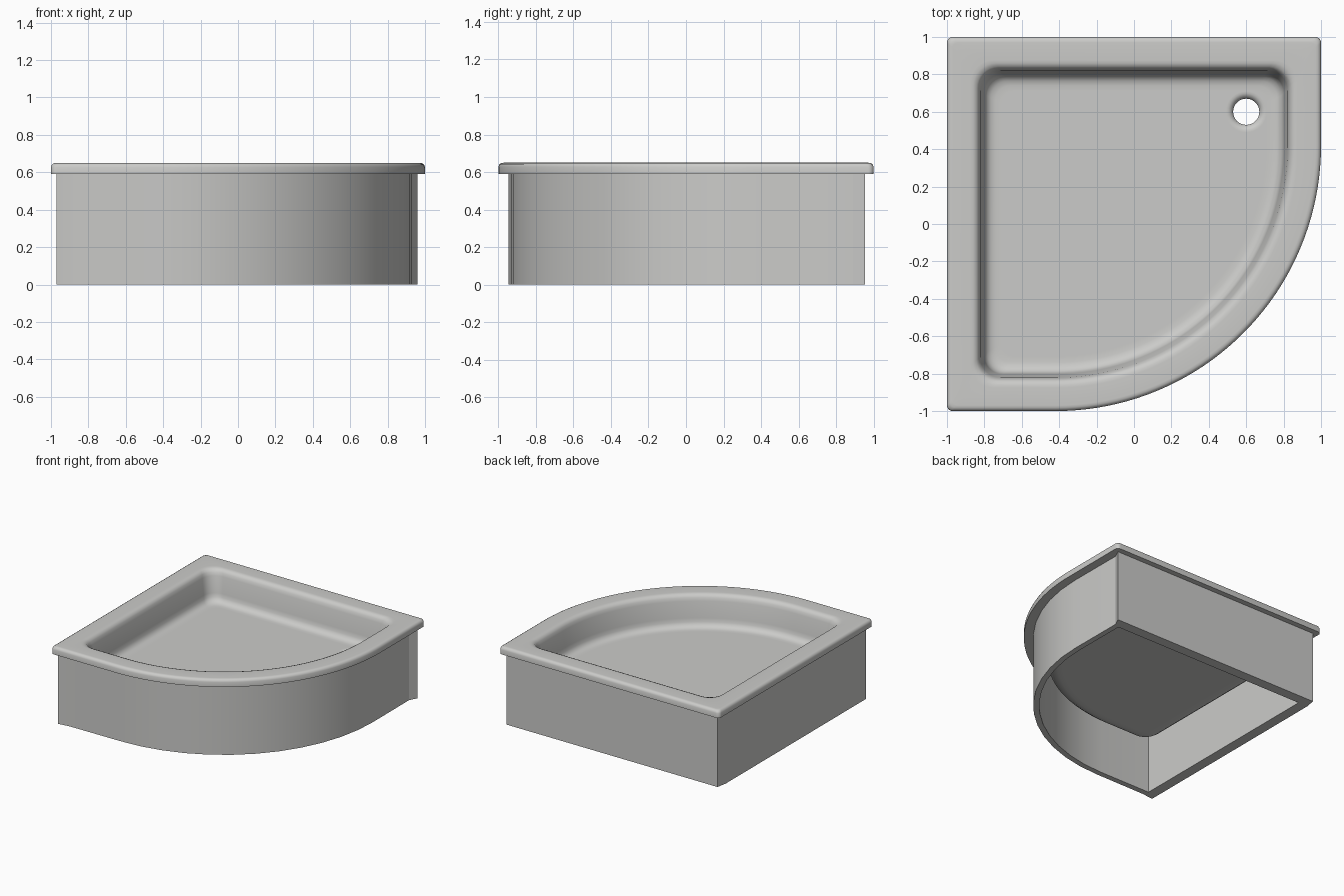
import bpy, bmesh
from math import cos, sin, radians

cube = bpy.data.objects.get("Cube")
if cube:
    bpy.data.objects.remove(cube)

enamel = bpy.data.materials.new("warm_grey_enamel")
enamel.use_nodes = True
colour = (0.60, 0.60, 0.585, 1)
enamel.diffuse_color = colour
enamel.node_tree.nodes["Principled BSDF"].inputs["Base Color"].default_value = colour

BOW = 1.42            # radius of the curved front
MID = 1 - BOW         # its centre is (MID, -MID)


def arc(cx, cy, radius, start, end, steps):
    angles = [radians(start + (end - start) * k / steps) for k in range(steps + 1)]
    return [(cx + radius * cos(a), cy + radius * sin(a)) for a in angles]


def outline(inset, corner):
    """Quadrant outline, counter-clockwise: three round corners and one big bow."""
    c = 1 - inset - corner
    points = arc(c, c, corner, 0, 90, 8)
    points += arc(-c, c, corner, 90, 180, 8)
    points += arc(-c, -c, corner, 180, 270, 8)
    return points + arc(MID, -MID, BOW - inset, 270, 360, 40)


def ring(bm, points, z):
    return [bm.verts.new((x, y, z)) for x, y in points]


def bridge(bm, a, b):
    n = len(a)
    for k in range(n):
        m = (k + 1) % n
        bm.faces.new((a[k], a[m], b[m], b[k]))


def loft(bm, rings):
    for a, b in zip(rings, rings[1:]):
        bridge(bm, a, b)


def floor_with_hole(bm, outer, inner):
    edges = []
    for loop in (outer, inner):
        for k in range(len(loop)):
            pair = (loop[k], loop[(k + 1) % len(loop)])
            edges.append(bm.edges.get(pair) or bm.edges.new(pair))
    bmesh.ops.triangle_fill(bm, edges=edges, use_beauty=True)


def finish(bm, name, angle):
    bmesh.ops.recalc_face_normals(bm, faces=bm.faces)
    mesh = bpy.data.meshes.new(name)
    bm.to_mesh(mesh)
    bm.free()
    obj = bpy.data.objects.new(name, mesh)
    bpy.context.collection.objects.link(obj)
    mesh.materials.append(enamel)
    bpy.ops.object.select_all(action="DESELECT")
    obj.select_set(True)
    bpy.context.view_layer.objects.active = obj
    bpy.ops.object.shade_smooth_by_angle(angle=radians(angle))
    return obj


# Tray: section (inset, height, corner radius) from floor top, over the rim, to floor underside
section = [
    (0.29, 0.40, 0.07), (0.26, 0.40, 0.08), (0.235, 0.405, 0.09), (0.215, 0.418, 0.10),
    (0.203, 0.44, 0.10), (0.198, 0.47, 0.10), (0.178, 0.60, 0.11), (0.17, 0.625, 0.11),
    (0.158, 0.642, 0.115), (0.14, 0.649, 0.12), (0.125, 0.65, 0.12),
    (0.03, 0.65, 0.03), (0.018, 0.649, 0.03), (0.006, 0.642, 0.03), (0, 0.628, 0.03),
    (0, 0.59, 0.03), (0.14, 0.59, 0.12), (0.165, 0.44, 0.12), (0.18, 0.40, 0.12),
    (0.21, 0.378, 0.10), (0.25, 0.37, 0.08), (0.29, 0.37, 0.07),
]
tray = bmesh.new()
rings = [ring(tray, outline(i, r), z) for i, z, r in section]
loft(tray, rings)

# Drain: dished hole through the floor
drain = [(0.11, 0.40), (0.098, 0.40), (0.085, 0.394), (0.073, 0.382), (0.07, 0.37)]
holes = [ring(tray, arc(0.6, 0.6, r, 0, 348.75, 31), z) for r, z in drain]
loft(tray, holes)
floor_with_hole(tray, rings[0], holes[0])
floor_with_hole(tray, rings[-1], holes[-1])
finish(tray, "shower_tray", 40)

# Skirt: upright panel under the rim, thicker along the straight sides
outer = [(0.96, 0.955), (-0.955, 0.955), (-0.97, 0.87), (-0.97, -0.945), (-0.87, -0.933)]
outer += arc(MID, -MID, BOW - 0.07, 270, 360, 12) + [(0.928, 0.89)]
inner = [(0.88, 0.87), (-0.88, 0.87), (-0.885, 0.86), (-0.885, -0.885), (-0.86, -0.885)]
inner += arc(MID, -MID, BOW - 0.115, 270, 360, 12) + [(0.883, 0.86)]
skirt = bmesh.new()
loops = [ring(skirt, pts, z) for pts, z in
         ((outer, 0), (outer, 0.6), (inner, 0.6), (inner, 0))]
loft(skirt, loops + loops[:1])
finish(skirt, "skirt_panel", 15)
